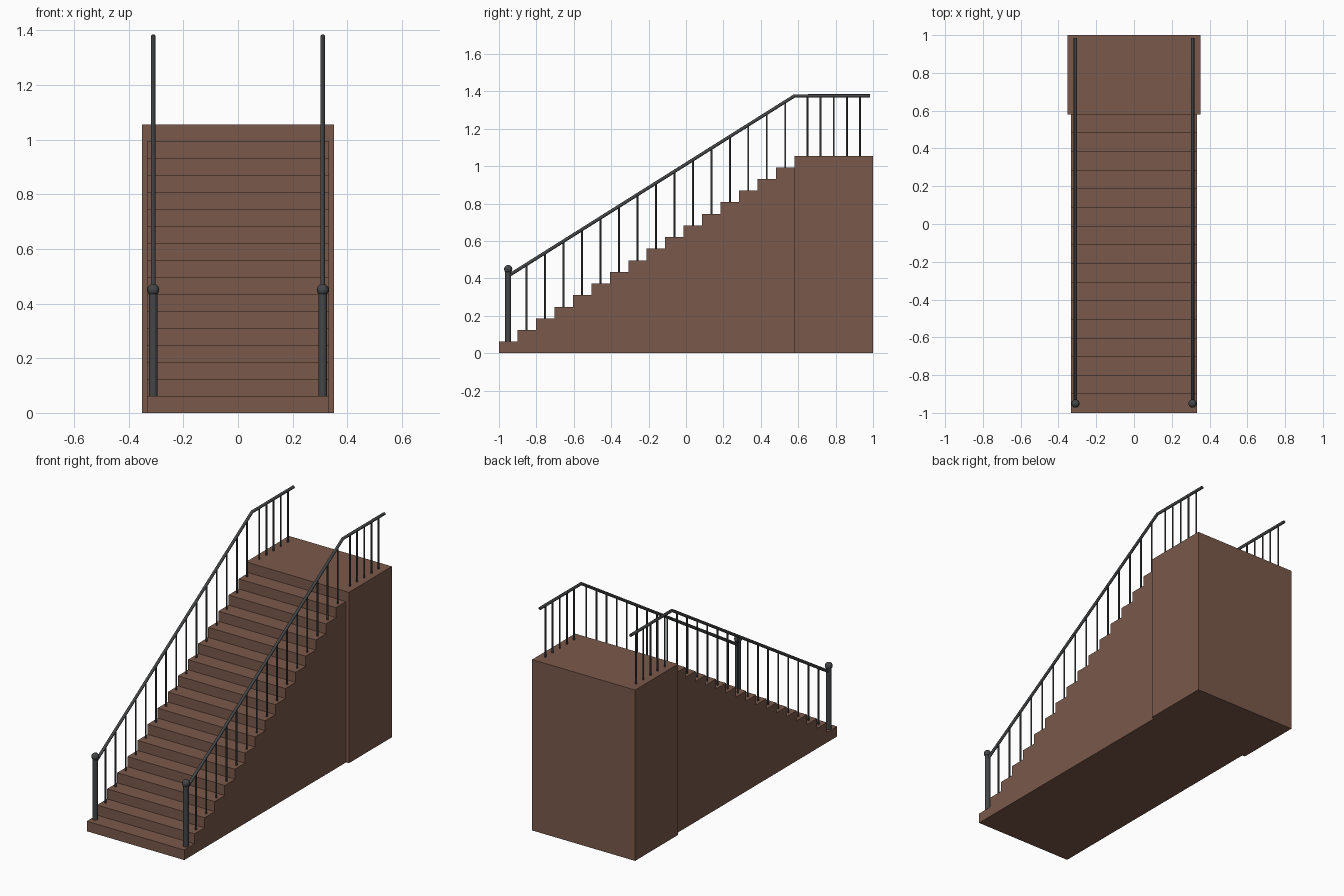
import bpy, bmesh, math

if "Cube" in bpy.data.objects:
    bpy.data.objects.remove(bpy.data.objects["Cube"])

STEPS = 16
Y0, Y1 = -1.0, 0.58
RUN = (Y1 - Y0) / STEPS
RISE = 0.0621
TOP = RISE * (STEPS + 1)
RAIL_X, RAIL_Z = 0.31, 1.376


def material(name, rgb):
    m = bpy.data.materials.new(name)
    m.diffuse_color = (*rgb, 1)
    m.use_nodes = True
    m.node_tree.nodes["Principled BSDF"].inputs["Base Color"].default_value = m.diffuse_color
    return m


brown = material("brown_wood", (0.195, 0.1, 0.07))
metal = material("dark_metal", (0.057, 0.06, 0.064))


def finish(ob, name, mat):
    ob.name = name
    ob.data.materials.append(mat)
    return ob


def rod(name, x, y, z0, z1, r, sides):
    bpy.ops.mesh.primitive_cylinder_add(vertices=sides, radius=r, depth=z1 - z0,
                                        location=(x, y, (z0 + z1) / 2))
    bpy.ops.object.shade_smooth_by_angle(angle=math.radians(50))
    finish(bpy.context.object, name, metal)


def rail_height(y):
    return RAIL_Z + min(0, y - Y1) * RISE / RUN


# Solid flight of stairs: stepped side profile extruded across x
profile = [(Y0, 0)]
for i in range(STEPS):
    z = RISE * (i + 1)
    profile += [(Y0 + RUN * i, z), (Y0 + RUN * (i + 1), z)]
profile.append((Y1, 0))
bm = bmesh.new()
face = bm.faces.new([bm.verts.new((-0.333, y, z)) for y, z in profile])
ext = bmesh.ops.extrude_face_region(bm, geom=[face])["geom"]
bmesh.ops.translate(bm, vec=(0.666, 0, 0),
                    verts=[v for v in ext if isinstance(v, bmesh.types.BMVert)])
bmesh.ops.recalc_face_normals(bm, faces=bm.faces)
mesh = bpy.data.meshes.new("stair_flight")
bm.to_mesh(mesh)
bm.free()
stairs = bpy.data.objects.new("stair_flight", mesh)
bpy.context.collection.objects.link(stairs)
finish(stairs, "stair_flight", brown)

# Landing block
bpy.ops.mesh.primitive_cube_add(size=1, location=(0, (Y1 + 1) / 2, TOP / 2))
landing = finish(bpy.context.object, "landing", brown)
landing.scale = (0.704, 1 - Y1, TOP)

for side, x in (("left", -RAIL_X), ("right", RAIL_X)):
    # Newel post with ball cap on the first step
    ny = Y0 + RUN / 2
    rod(side + "_newel_post", x, ny, RISE, 0.44, 0.016, 16)
    bpy.ops.mesh.primitive_uv_sphere_add(segments=16, ring_count=10, radius=0.022,
                                         location=(x, ny, 0.45))
    bpy.ops.object.shade_smooth_by_angle(angle=math.radians(50))
    finish(bpy.context.object, side + "_newel_ball", metal)

    # Balusters, one per step and five on the landing
    for i in range(1, STEPS):
        y = Y0 + RUN * (i + 0.5)
        rod(side + "_stair_baluster", x, y, RISE * (i + 1), rail_height(y), 0.005, 8)
    for k in range(1, 6):
        y = Y1 + 0.07 * k
        rod(side + "_landing_baluster", x, y, TOP, RAIL_Z, 0.005, 8)

    # Handrail: sloped run, then level along the landing
    cu = bpy.data.curves.new(side + "_handrail", "CURVE")
    cu.dimensions = "3D"
    cu.bevel_depth = 0.009
    cu.bevel_resolution = 2
    cu.use_fill_caps = True
    sp = cu.splines.new("POLY")
    sp.points.add(2)
    for p, y in zip(sp.points, (ny, Y1, 0.985)):
        p.co = (x, y, rail_height(y), 1)
    rail = bpy.data.objects.new(side + "_handrail", cu)
    bpy.context.collection.objects.link(rail)
    finish(rail, side + "_handrail", metal)
